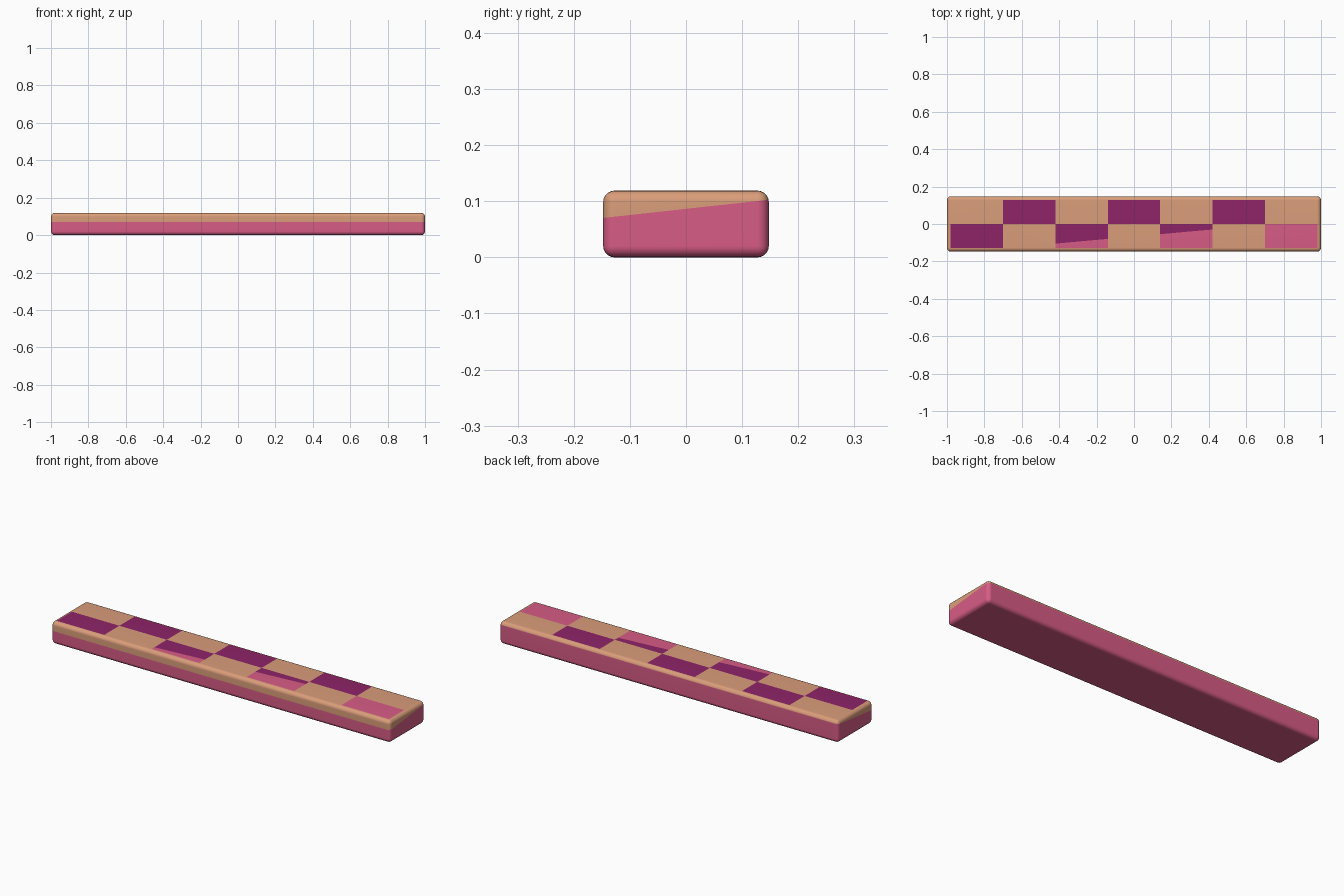
import bpy, bmesh
from mathutils import Vector

if "Cube" in bpy.data.objects:
    bpy.data.objects.remove(bpy.data.objects["Cube"])

L, W, H, R = 2.0, 0.295, 0.119, 0.02


def material(name, rgb):
    m = bpy.data.materials.new(name)
    lin = [((c / 255 + 0.055) / 1.055) ** 2.4 for c in rgb]
    m.diffuse_color = (*lin, 1)
    m.use_nodes = True
    m.node_tree.nodes["Principled BSDF"].inputs["Base Color"].default_value = m.diffuse_color
    return m


def cut(bm, faces, co, normal):
    geom = set(faces)
    for f in faces:
        geom.update(f.edges)
        geom.update(f.verts)
    bmesh.ops.bisect_plane(bm, geom=list(geom), dist=1e-5,
                           plane_co=Vector(co), plane_no=Vector(normal))


def top_faces(bm):
    bm.normal_update()
    return [f for f in bm.faces if f.normal.z > 0.999]


# Rounded bar
bm = bmesh.new()
bmesh.ops.create_cube(bm, size=1)
for v in bm.verts:
    v.co = Vector((v.co.x * L, v.co.y * W, (v.co.z + 0.5) * H))
bmesh.ops.bevel(bm, geom=bm.edges[:], offset=R, segments=5, profile=0.5,
                affect='EDGES')

# Sloping colour split round the sides
Z0, SLOPE = 0.0865, 0.11
cut(bm, bm.faces[:], (0, 0, Z0), (0, -SLOPE, 1))

# Checker cells and diagonal colour line on the flat top
N = 7
half = L / 2 - R
cell = 2 * half / N
for i in range(1, N):
    cut(bm, top_faces(bm), (-half + i * cell, 0, H), (1, 0, 0))
cut(bm, top_faces(bm), (0, 0, H), (0, 1, 0))
D0, DSLOPE = -0.067, 0.09
low = [f for f in top_faces(bm)
       if f.calc_center_median().y < 0
       and int((f.calc_center_median().x + half) / cell) in (2, 4)]
cut(bm, low, (0, D0, H), (-DSLOPE, 1, 0))

# Colours by position: 0 tan, 1 pink, 2 purple
bm.normal_update()
for f in bm.faces:
    c = f.calc_center_median()
    f.smooth = True
    f.material_index = 0 if c.z > Z0 + SLOPE * c.y else 1
    if f.normal.z > 0.999 and c.z > H - 1e-4:
        col = int((c.x + half) / cell)
        if (col % 2 == 0) == (c.y < 0):
            pink = c.y < 0 and c.y < D0 + DSLOPE * c.x
            f.material_index = 1 if pink else 2

me = bpy.data.meshes.new("rounded_bar")
bm.to_mesh(me)
bm.free()
for name, rgb in (("tan", (218, 157, 122)), ("pink", (216, 92, 134)),
                  ("purple", (142, 36, 104))):
    me.materials.append(material(name, rgb))
bar = bpy.data.objects.new("rounded_bar", me)
bpy.context.collection.objects.link(bar)
bar.modifiers.new("flat_sides", 'WEIGHTED_NORMAL')
